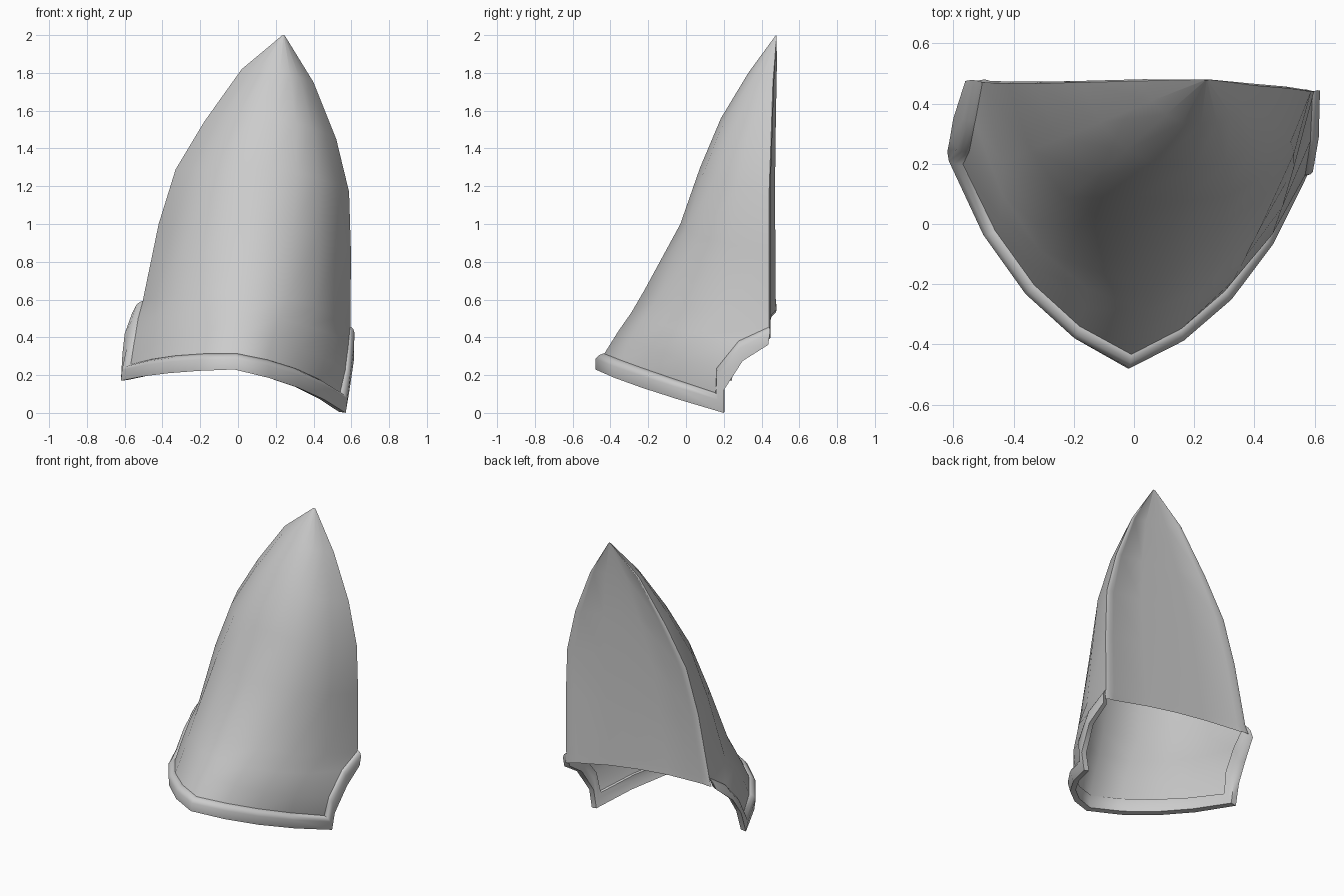
import bpy, bmesh, math
from mathutils import Vector as V

if "Cube" in bpy.data.objects:
    bpy.data.objects.remove(bpy.data.objects["Cube"])

# Shell rows from bottom up: left edge, front ridge, right edge, outward bow
ROWS = [
    [(-.57, .20, .25), (-.01, -.435, .31), (.54, .16, .10), .21],
    [(-.55, .24, .38), (.015, -.36, .43), (.57, .165, .23), .24],
    [(-.53, .34, .50), (.035, -.29, .53), (.588, .28, .375), .29],
    [(-.505, .47, .59), (.06, -.22, .65), (.595, .44, .45), .35],
    [(-.42, .467, 1.0), (.115, -.03, 1.0), (.598, .44, .85), .40],
    [(-.33, .467, 1.29), (.165, .075, 1.3), (.588, .44, 1.17), .39],
    [(-.18, .47, 1.54), (.20, .185, 1.56), (.52, .45, 1.45), .36],
    [(.02, .475, 1.82), (.222, .33, 1.80), (.40, .46, 1.75), .33],
    [(.232, .48, 1.997), (.24, .476, 2.0), (.248, .48, 1.997), .2],
]
# Outer lip of the rim: front row, then the two rear notches
LIP = [(-.62, .24, .17), (-.02, -.48, .23), (.57, .20, 0), .21]
LIP_LEFT = [(-.56, .475, .53), (-.60, .35, .42), (-.612, .28, .31)]
LIP_RIGHT = [(.59, .20, .12), (.613, .30, .275), (.613, .435, .36)]
NOTCH = 3   # row where the back panel starts
N = 4       # segments per side


def bulge(a, r, side, k, lift):
    """Curved half row from a back edge to the ridge, bowed outward."""
    a, r = V(a), V(r)
    d = r - a
    c = a.lerp(r, .59) + V((side * abs(d.y), -abs(d.x), 0)) * k + V((0, 0, lift))
    return [a * (1 - t) ** 2 + c * 2 * t * (1 - t) + r * t * t
            for t in (i / N for i in range(N + 1))]


def full_row(row, lift=0):
    l, r, p, k = row
    return bulge(l, r, -1, k, lift) + bulge(p, r, 1, k, lift)[-2::-1]


def build(name, rows, closed=False, caps=False):
    """Skin a grid of point rows into one smooth object."""
    bm = bmesh.new()
    g = [[bm.verts.new(p) for p in row] for row in rows]
    n = len(g[0])
    for a, b in zip(g, g[1:]):
        for i in range(n if closed else n - 1):
            j = (i + 1) % n
            bm.faces.new((a[i], a[j], b[j], b[i]))
    if caps:
        bm.faces.new(g[0])
        bm.faces.new(g[-1])
    bmesh.ops.recalc_face_normals(bm, faces=bm.faces)
    me = bpy.data.meshes.new(name)
    bm.to_mesh(me)
    bm.free()
    ob = bpy.data.objects.new(name, me)
    bpy.context.collection.objects.link(ob)
    bpy.ops.object.select_all(action='DESELECT')
    ob.select_set(True)
    bpy.context.view_layer.objects.active = ob
    bpy.ops.object.shade_smooth_by_angle(angle=math.radians(65))


# Ridged front shell
grid = [full_row(r, .03 if i == 0 else 0) for i, r in enumerate(ROWS)]
build("front_shell", grid)

# Back panel with rounded side edges and an arched bottom edge
ends = [((-.525, .475, .54), (.60, .44, .39))]
ends += [(r[0], r[2]) for r in ROWS[NOTCH:]]
panel = []
for k, (l, p) in enumerate(ends):
    l, p = V(l), V(p)
    w = (p - l).length
    panel.append([l.lerp(p, t) + V((0, dy * min(1, w * 3),
                                    .13 * t * (1 - t) if k < 2 else 0))
                  for t, dy in ((0, 0), (.025, .006), (.06, -.003), (.3, -.008),
                                (.5, -.008), (.7, -.008),
                                (.94, -.003), (.975, .006), (1, 0))])
build("back_panel", panel)

# Rounded rim along the bottom edge and both rear notches
inner = ([grid[i][0] for i in range(NOTCH, 0, -1)] + grid[0] +
         [grid[i][-1] for i in range(1, NOTCH + 1)])
outer = [V(p) for p in LIP_LEFT] + full_row(LIP, .015) + [V(p) for p in LIP_RIGHT]
sections = []
for k, (a, b) in enumerate(zip(inner, outer)):
    n = V((a.x, a.y - .25, 0)).normalized()
    w = .03 if NOTCH <= k < len(inner) - NOTCH else .018
    d = b - a
    sections.append([a - n * .012, a - d * .06 + n * .004,
                     a + n * w * .8 + d * .06, a + n * w + d * .3,
                     b, b - n * .035 - d * .06, a - n * .015 + d * .4])
build("bottom_rim", sections, closed=True, caps=True)
